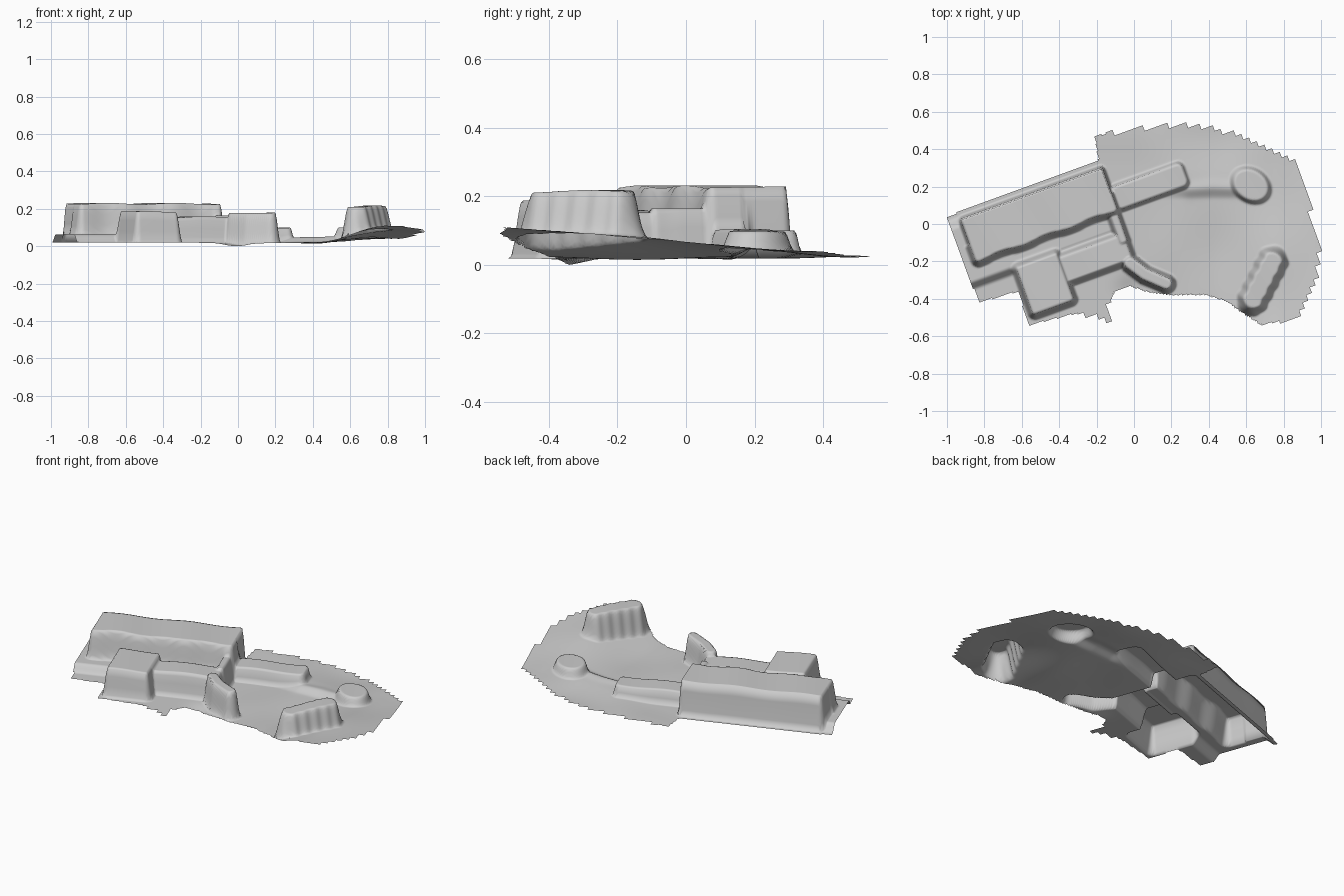
import bpy, bmesh, math
from mathutils import Vector

if "Cube" in bpy.data.objects:
    bpy.data.objects.remove(bpy.data.objects["Cube"])

STEP = 0.008
C, S = math.cos(math.radians(20)), math.sin(math.radians(20))


def to_uv(x, y):
    return x * C + y * S, -x * S + y * C


def to_xy(u, v):
    return u * C - v * S, u * S + v * C


def smooth(a, b, t):
    t = max(0.0, min(1.0, (t - a) / (b - a)))
    return t * t * (3 - 2 * t)


def box(u0, u1, v0, v1, r=0.025):
    """Signed distance to a rounded rectangle in the turned frame."""
    cu, cv, hu, hv = (u0 + u1) / 2, (v0 + v1) / 2, (u1 - u0) / 2 - r, (v1 - v0) / 2 - r

    def dist(x, y):
        u, v = to_uv(x, y)
        a, b = abs(u - cu) - hu, abs(v - cv) - hv
        return math.hypot(max(a, 0), max(b, 0)) + min(max(a, b), 0) - r
    return dist


def path(pts, r):
    """Signed distance to a thick line."""
    pts = [Vector(p) for p in pts]

    def dist(x, y):
        p, best = Vector((x, y)), 9
        for a, b in zip(pts, pts[1:]):
            t = max(0, min(1, (p - a).dot(b - a) / (b - a).length_squared))
            best = min(best, (p - a.lerp(b, t)).length)
        return best - r
    return dist


def oval(cx, cy, rx, ry, turn):
    c, s = math.cos(turn), math.sin(turn)

    def dist(x, y):
        x, y = x - cx, y - cy
        return (math.hypot((x * c + y * s) / rx, (y * c - x * s) / ry) - 1) * min(rx, ry)
    return dist


def wavy(dist, amp, freq):
    """Wavy front wall, steeper back wall."""
    def d(x, y):
        u, v = to_uv(x, y)
        return dist(x, y) + amp * math.sin(freq * u) if v < 0.2 else dist(x, y) * 1.7
    return d


def ribbed(dist):
    return lambda x, y: dist(x, y) + 0.003 * math.sin((x * 0.45 + y * 0.89) * 95)


# raised parts: (distance function, top height, wall width)
parts = [
    (wavy(box(-.87, -.052, .087, .347), .006, 24), .232, .036),    # long building
    (box(-.685, -.43, -.285, .01), .188, .034),                    # square block
    (box(-.47, -.06, -.185, -.018), .16, .034),                    # low front building
    (box(-.115, -.055, -.09, .1), .172, .03),                      # gateway
    (path([(-.02, -.21), (.06, -.27), (.172, -.318)], .041), .185, .03),  # front wall
    (box(-.06, .352, .09, .231, .035), .105, .022),                # low back wall
    (oval(.625, .208, .108, .085, -.6), .105, .026),               # oval mound
    (ribbed(path([(.74, -.2), (.635, -.405)], .066)), .218, .045),  # side wall
]
berm = path([(.3, .18), (.42, .2), (.55, .19)], 0)


def ground(x, y):
    u, v = to_uv(x, y)
    # rim rising to the right
    z = 0.023 + smooth(.42, .8, x) * (.048 - .085 * y)
    # raised street beside the long building
    if u < 0:
        z += .043 * smooth(-.04, .01, v) * (1 - smooth(.3, .36, v)) * (1 - smooth(-.07, -.04, u))
    # higher ground behind the plaza, with a soft crease
    z += .02 * smooth(.13, .2, y) * (1 - smooth(.25, .5, y)) * smooth(0, .3, x) * (1 - smooth(.5, .75, x))
    z += .008 * math.exp(-(berm(x, y) / .04) ** 2)
    z += .004 * math.sin(9 * x + 4) * math.sin(11 * y) * smooth(0, .2, x)
    z += .006 * smooth(.3, .5, y)
    # hollow at the front edge
    z -= .02 * math.exp(-((x + .01) ** 2 + (y + .36) ** 2) / .006)
    return z


def height(x, y):
    base = ground(x, y)
    z = base
    for dist, top, w in parts:
        d = dist(x, y)
        if d < w:
            t = 1 - smooth(-w / 2, w / 2, d)
            roof = top + .004 * math.sin(14 * x + 9 * y)
            z = max(z, base + (roof - base) * t)
    return z


# sheet outline
outline = [(-1, .04), (-.19, .342), (-.21, .47), (0, .51), (.2, .53), (.4, .515), (.6, .46),
           (.8, .365), (.87, .34), (.93, .14), (1, -.19), (.95, -.35), (.87, -.5), (.68, -.54),
           (.58, -.475), (.5, -.415), (.38, -.378), (.2, -.38), (.08, -.365), (0, -.34), (-.03, -.33),
           (-.1, -.36), (-.14, -.45), (-.11, -.52), (-.3, -.475), (-.56, -.54), (-.62, -.36),
           (-.83, -.42)]


def inside(x, y):
    hit = False
    for (ax, ay), (bx, by) in zip(outline, outline[1:] + outline[:1]):
        if (ay > y) != (by > y) and x < (bx - ax) * (y - ay) / (by - ay) + ax:
            hit = not hit
    return hit


def keep(u, v):
    x, y = to_xy(u, v)
    # stepped rim around the back and right
    if (x > -.15 and y > .2) or x > .78 or (-.3 < x < -.1 and y < -.4):
        q = STEP * 4
        x, y = to_xy((math.floor(u / q) + .5) * q, (math.floor(v / q) + .5) * q)
    return inside(x, y)


bm = bmesh.new()
verts = {}


def vert(i, j):
    if (i, j) not in verts:
        x, y = to_xy(i * STEP, j * STEP)
        verts[i, j] = bm.verts.new((x, y, height(x, y)))
    return verts[i, j]


for i in range(-125, 130):
    for j in range(-100, 75):
        if keep((i + .5) * STEP, (j + .5) * STEP):
            bm.faces.new([vert(i, j), vert(i + 1, j), vert(i + 1, j + 1), vert(i, j + 1)])

# settle the sheet on z = 0
low = min(v.co.z for v in bm.verts)
for v in bm.verts:
    v.co.z -= low
mesh = bpy.data.meshes.new("courtyard_terrain")
bm.to_mesh(mesh)
bm.free()
obj = bpy.data.objects.new("courtyard_terrain", mesh)
bpy.context.collection.objects.link(obj)
bpy.context.view_layer.objects.active = obj
obj.select_set(True)
bpy.ops.object.shade_smooth()
